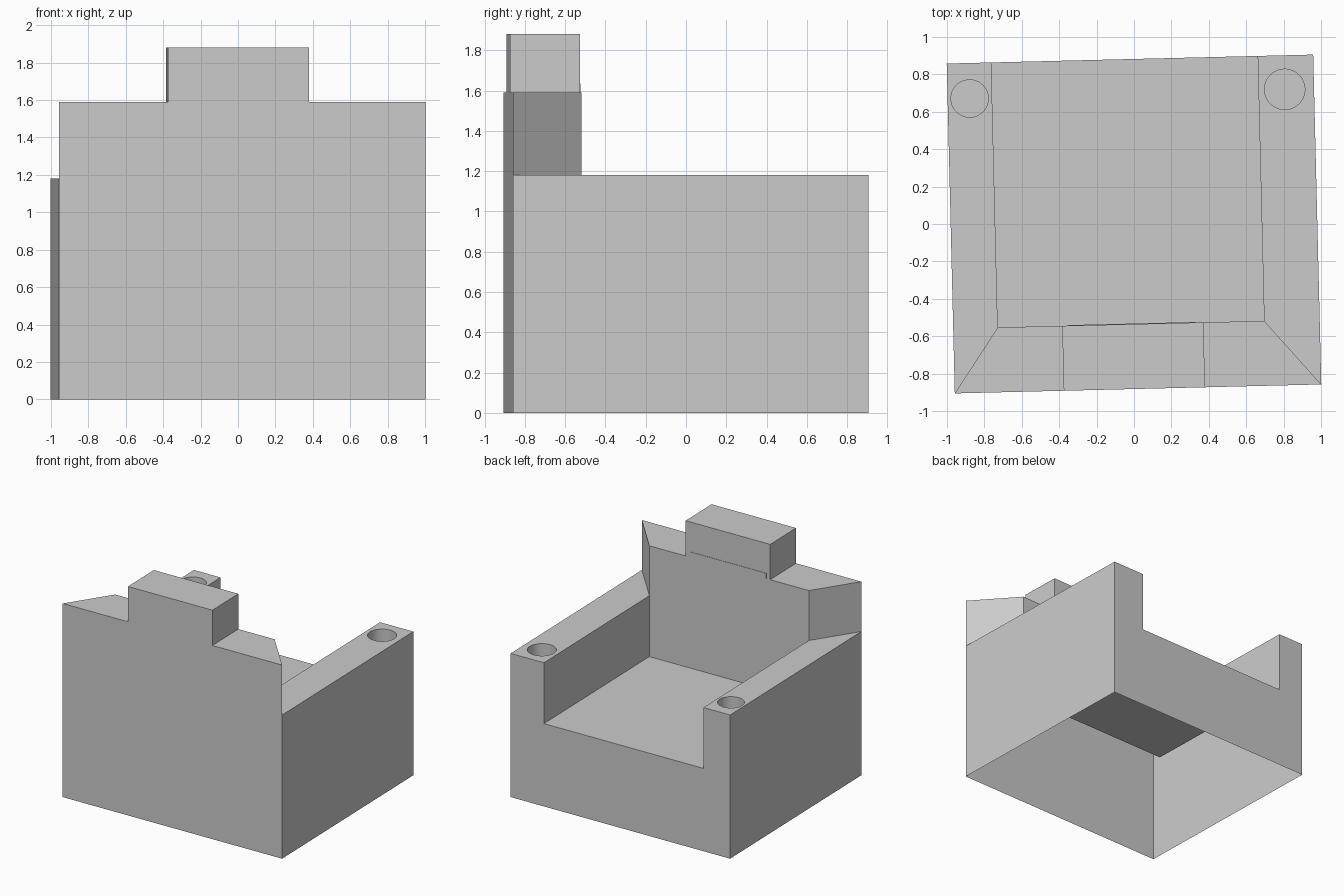
import bpy
import bmesh
import math

cube = bpy.data.objects.get("Cube")
if cube:
    bpy.data.objects.remove(cube, do_unlink=True)

TURN = math.radians(1.4)
ARM_Z, SHOULDER_Z, TOP_Z, SEAT_Z = 1.18, 1.59, 1.88, 0.68
W, D = 0.98, 0.882                       # outer half width and half depth
IN_R, IN_L, BACK_Y = -0.742, 0.683, -0.535
HEAD_R, HEAD_L = -0.397, 0.358

grey = bpy.data.materials.new("plain_grey")
grey.use_nodes = True
grey.diffuse_color = (0.6, 0.6, 0.6, 1)
grey.node_tree.nodes["Principled BSDF"].inputs["Base Color"].default_value = (0.6, 0.6, 0.6, 1)


def prism(name, plan, z0, z1):
    """Extrude a plan outline from z0 up to z1."""
    bm = bmesh.new()
    base = bm.faces.new([bm.verts.new((x, y, z0)) for x, y in plan])
    top = bmesh.ops.extrude_face_region(bm, geom=[base])["geom"]
    bmesh.ops.translate(bm, vec=(0, 0, z1 - z0),
                        verts=[g for g in top if isinstance(g, bmesh.types.BMVert)])
    bmesh.ops.recalc_face_normals(bm, faces=bm.faces)
    mesh = bpy.data.meshes.new(name)
    bm.to_mesh(mesh)
    bm.free()
    ob = bpy.data.objects.new(name, mesh)
    bpy.context.collection.objects.link(ob)
    return ob


def rect(x0, x1, y0, y1):
    return [(x0, y0), (x1, y0), (x1, y1), (x0, y1)]


def circle(cx, cy, r, n=48):
    return [(cx + r * math.cos(math.tau * i / n), cy + r * math.sin(math.tau * i / n))
            for i in range(n)]


def past_corner(inner_x, side):
    """Continue the mitre line from the inner back corner beyond the outer corner."""
    return (inner_x + 1.5 * (side * W - inner_x), BACK_Y + 1.5 * (-D - BACK_Y))


# Solid block that the chair is carved from
shell = prism("chair_shell", rect(-W, W, -D, D), 0, TOP_Z)

# Cutters: space above the arms, seat well, shoulders beside the headrest, cup holes
cutters = [
    prism("arm_space_cutter", [past_corner(IN_R, -1), (IN_R, BACK_Y), (IN_L, BACK_Y),
                               past_corner(IN_L, 1), (2, 2), (-2, 2)], ARM_Z, 3),
    prism("seat_cutter", rect(IN_R, IN_L, BACK_Y, 2), SEAT_Z, 3),
    prism("right_shoulder_cutter", rect(-2, HEAD_R, -2, 2), SHOULDER_Z, 3),
    prism("left_shoulder_cutter", rect(HEAD_L, 2, -2, 2), SHOULDER_Z, 3),
    prism("right_cup_cutter", circle(-0.862, 0.692, 0.1), ARM_Z - 0.25, 3),
    prism("left_cup_cutter", circle(0.823, 0.7, 0.108), ARM_Z - 0.25, 3),
]
for cutter in cutters:
    cutter.hide_render = True
    mod = shell.modifiers.new(cutter.name, "BOOLEAN")
    mod.operation = "DIFFERENCE"
    mod.solver = "EXACT"
    mod.object = cutter

# Bake the cuts, then open the underside to leave a thin skin
deps = bpy.context.evaluated_depsgraph_get()
mesh = bpy.data.meshes.new_from_object(shell.evaluated_get(deps))
shell.modifiers.clear()
shell.data = mesh
for cutter in cutters:
    bpy.data.objects.remove(cutter, do_unlink=True)
bm = bmesh.new()
bm.from_mesh(mesh)
underside = [f for f in bm.faces if f.calc_center_median().z < 0.001]
bmesh.ops.delete(bm, geom=underside, context="FACES")
bm.to_mesh(mesh)
bm.free()

# Thin strip along the foot of the headrest
strip = prism("headrest_strip", rect(-0.362, 0.315, BACK_Y - 0.002, BACK_Y + 0.003),
              SHOULDER_Z, SHOULDER_Z + 0.045)

for ob in (shell, strip):
    ob.data.materials.clear()
    ob.data.materials.append(grey)
    ob.rotation_euler.z = TURN
    bpy.ops.object.select_all(action="DESELECT")
    ob.select_set(True)
    bpy.context.view_layer.objects.active = ob
    bpy.ops.object.shade_smooth_by_angle(angle=math.radians(30))
